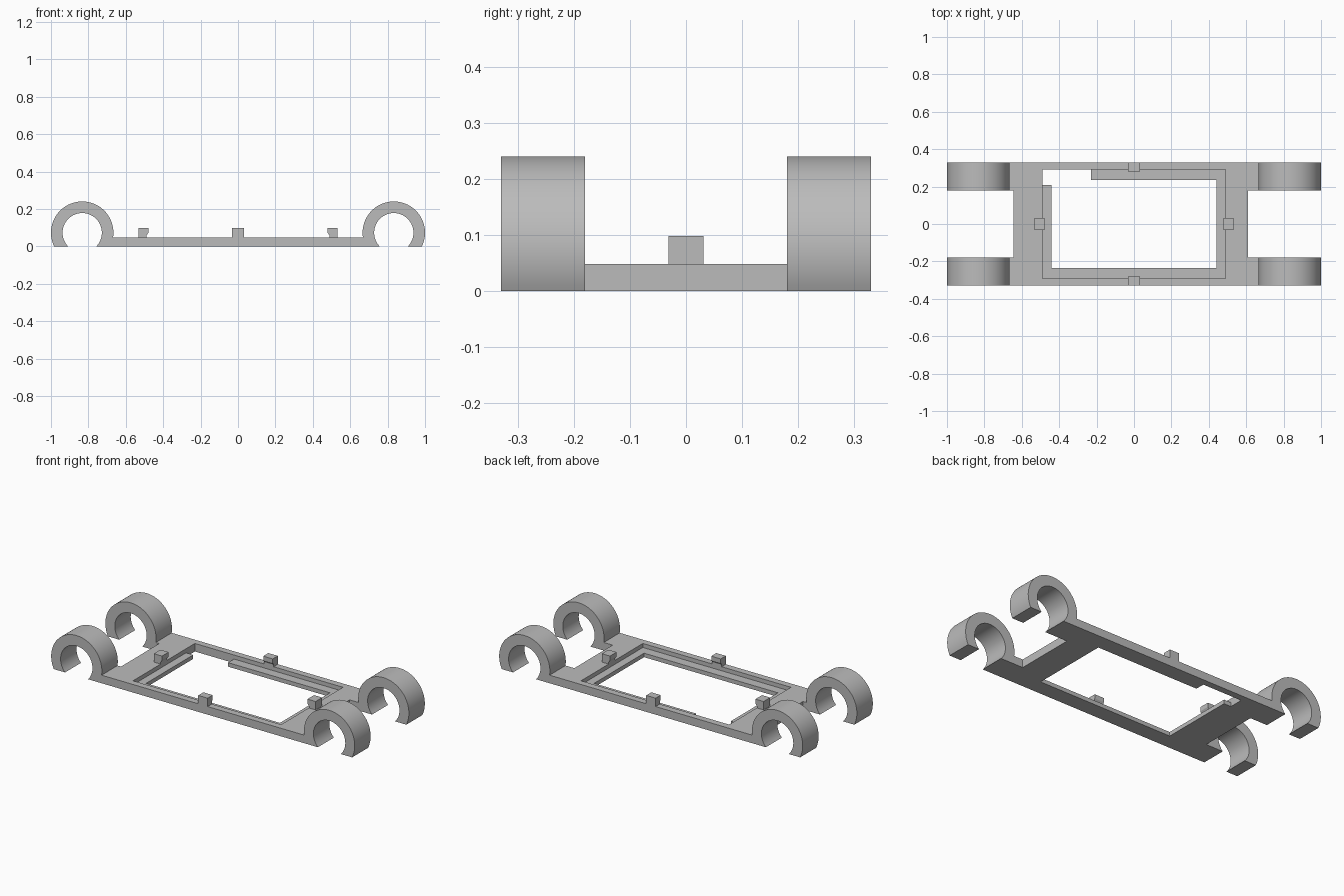
import bpy, bmesh, math
from mathutils import Matrix

cube = bpy.data.objects.get("Cube")
if cube:
    bpy.data.objects.remove(cube, do_unlink=True)

grey = bpy.data.materials.new("plain grey")
grey.use_nodes = True
colour = (0.5, 0.5, 0.5, 1)
grey.diffuse_color = colour
grey.node_tree.nodes["Principled BSDF"].inputs["Base Color"].default_value = colour

HALF_Y, PLATE_Z = 0.33, 0.048
CLIP_X, CLIP_Z, OUTER, INNER = 0.833, 0.073, 0.167, 0.105
REC_X, REC_Y, LEDGE_Z = 0.488, 0.291, 0.024


def extrude_profile(name, points, y0, y1):
    """Solid from an (x, z) outline swept along y."""
    bm = bmesh.new()
    face = bm.faces.new([bm.verts.new((x, y0, z)) for x, z in points])
    swept = bmesh.ops.extrude_face_region(bm, geom=[face])["geom"]
    verts = [v for v in swept if isinstance(v, bmesh.types.BMVert)]
    bmesh.ops.translate(bm, verts=verts, vec=(0, y1 - y0, 0))
    bmesh.ops.recalc_face_normals(bm, faces=bm.faces)
    mesh = bpy.data.meshes.new(name)
    bm.to_mesh(mesh)
    bm.free()
    mesh.materials.append(grey)
    obj = bpy.data.objects.new(name, mesh)
    bpy.context.collection.objects.link(obj)
    return obj


def arc(radius, a0, a1, steps=48):
    angles = [a0 + (a1 - a0) * i / steps for i in range(steps + 1)]
    return [(CLIP_X + radius * math.cos(a), CLIP_Z + radius * math.sin(a)) for a in angles]


def cut(target, x0, x1, y0, y1, z0=-0.1, z1=0.5):
    cutter = extrude_profile("cutter", [(x0, z0), (x1, z0), (x1, z1), (x0, z1)], y0, y1)
    cutter.hide_render = True
    mod = target.modifiers.new("cut", "BOOLEAN")
    mod.operation, mod.solver, mod.object = "DIFFERENCE", "EXACT", cutter
    bpy.context.view_layer.objects.active = target
    bpy.ops.object.modifier_apply(modifier=mod.name)
    bpy.data.objects.remove(cutter, do_unlink=True)


# Side outline: flat bar with an open ring clip at each end
top = math.pi + math.asin((CLIP_Z - PLATE_Z) / OUTER)
out_low, in_low = math.asin(CLIP_Z / OUTER), math.asin(CLIP_Z / INNER)
half = arc(OUTER, top, -out_low) + arc(INNER, -in_low, math.pi + in_low)
outline = half + [(-x, z) for x, z in reversed(half)]
frame = extrude_profile("frame_with_clips", outline, -HALF_Y, HALF_Y)

# Gaps between the clip pairs
cut(frame, 0.61, 1.1, -0.18, 0.18)
cut(frame, -1.1, -0.645, -0.18, 0.18)
# Recess, window inside its ledge, and the missing ledge corner
cut(frame, -REC_X, REC_X, -REC_Y, REC_Y, LEDGE_Z)
cut(frame, -0.441, 0.441, -0.235, 0.235)
cut(frame, -REC_X, -0.23, 0.208, REC_Y)

bpy.ops.object.select_all(action="DESELECT")
frame.select_set(True)
bpy.context.view_layer.objects.active = frame
bpy.ops.object.shade_smooth_by_angle(angle=math.radians(30))


# Snap tabs with a small hook leaning over the recess
def snap_tab(name, inner, outer, turn):
    hook = inner - 0.009
    points = [(inner, PLATE_Z), (outer, PLATE_Z), (outer, 0.098),
              (hook, 0.098), (hook, 0.073), (inner, 0.06)]
    tab = extrude_profile(name, points, -0.031, 0.031)
    tab.data.transform(Matrix.Rotation(math.radians(turn), 4, "Z"))


snap_tab("left_tab", REC_X, 0.533, 0)
snap_tab("right_tab", REC_X, 0.533, 180)
snap_tab("back_tab", REC_Y, HALF_Y, 90)
snap_tab("front_tab", REC_Y, HALF_Y, -90)
